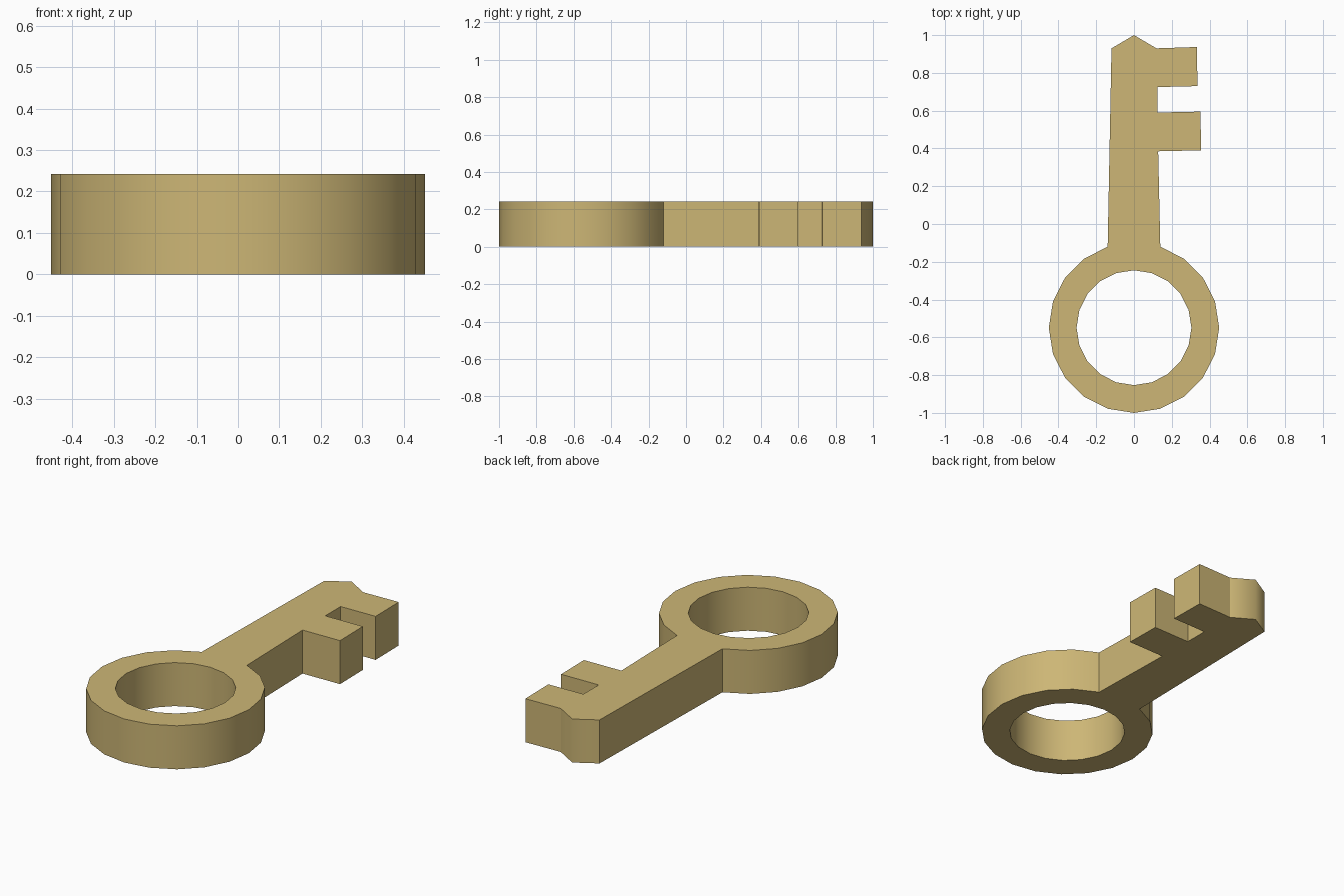
import bpy, bmesh
from math import sin, cos, pi, radians

if "Cube" in bpy.data.objects:
    bpy.data.objects.remove(bpy.data.objects["Cube"])

HEIGHT = 0.242
SIDES = 20
RING_Y, R_OUT, R_IN = -0.549, 0.451, 0.304

bm = bmesh.new()


def circle(radius):
    return [bm.verts.new((radius * cos(2 * pi * i / SIDES),
                          RING_Y + radius * sin(2 * pi * i / SIDES), 0))
            for i in range(SIDES)]


# Ring-shaped bow
outer, inner = circle(R_OUT), circle(R_IN)
for i in range(SIDES):
    j = (i + 1) % SIDES
    bm.faces.new((outer[i], outer[j], inner[j], inner[i]))

# Tapered shaft with two teeth and a pointed tip, sharing the bow's top vertices
profile = [(0.128, 0.385), (0.355, 0.39), (0.352, 0.595), (0.124, 0.59),
           (0.124, 0.725), (0.336, 0.73), (0.333, 0.937), (0.119, 0.93),
           (0, 1), (-0.119, 0.93)]
shaft = [bm.verts.new((x, y, 0)) for x, y in profile]
bm.faces.new([outer[4]] + shaft + [outer[6], outer[5]])

# Thickness: keep the flat base and raise a copy as the top
base = bm.faces[:]
result = bmesh.ops.extrude_face_region(bm, geom=base, use_keep_orig=True)
top = [v for v in result["geom"] if isinstance(v, bmesh.types.BMVert)]
bmesh.ops.translate(bm, verts=top, vec=(0, 0, HEIGHT))
bmesh.ops.recalc_face_normals(bm, faces=bm.faces[:])

# Smooth round walls and tip, sharp corners elsewhere
for f in bm.faces:
    f.smooth = abs(f.normal.z) < 0.5
for e in bm.edges:
    at_tip = all(v.co.y > 0.99 for v in e.verts)
    e.smooth = at_tip or e.calc_face_angle(0) < radians(30)

mesh = bpy.data.meshes.new("key")
bm.to_mesh(mesh)
bm.free()
key = bpy.data.objects.new("key", mesh)
bpy.context.collection.objects.link(key)

brass = bpy.data.materials.new("brass")
brass.diffuse_color = (0.61, 0.47, 0.18, 1)
brass.use_nodes = True
brass.node_tree.nodes["Principled BSDF"].inputs["Base Color"].default_value = brass.diffuse_color
mesh.materials.append(brass)
